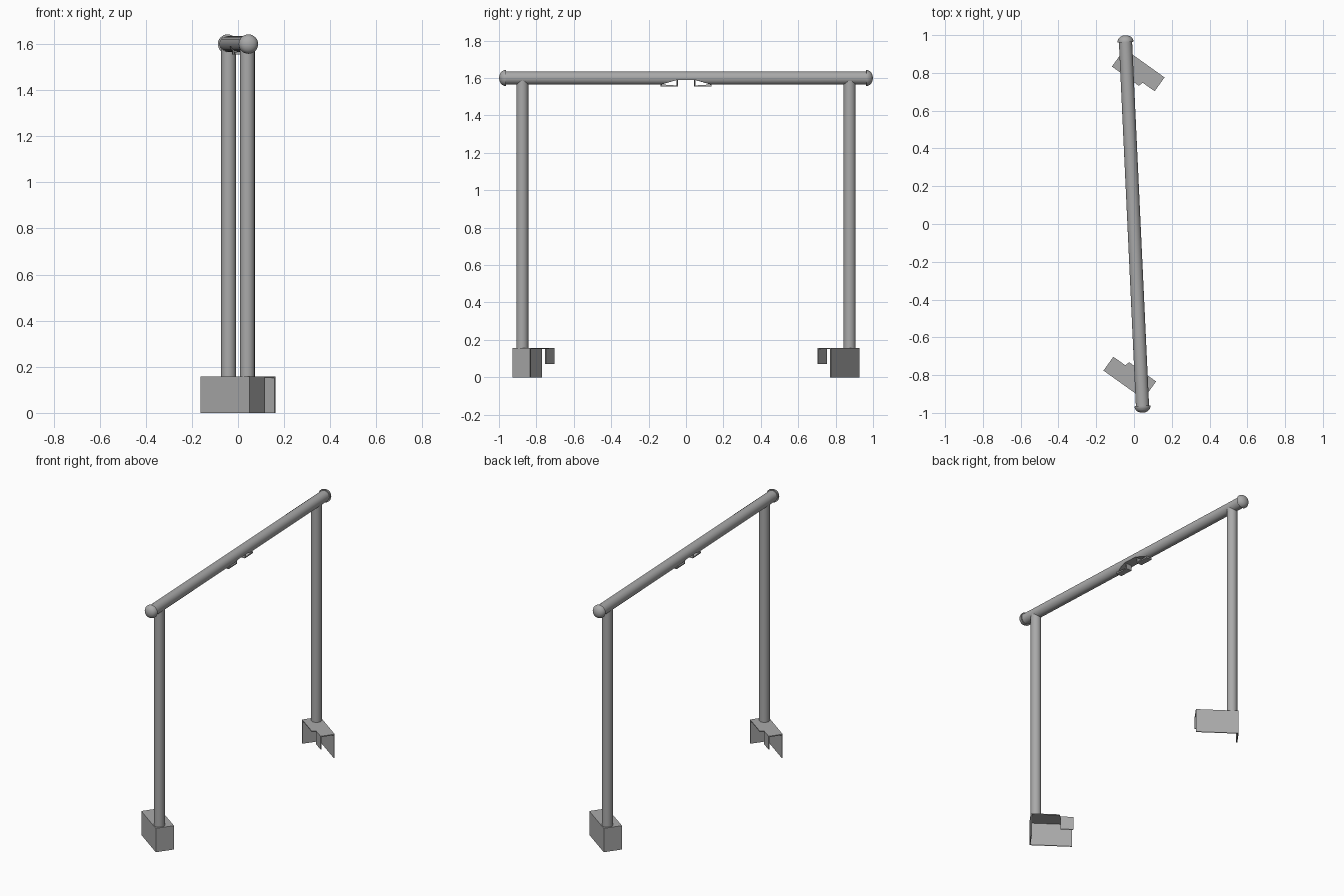
import bpy
import bmesh
import math
from mathutils import Matrix, Vector

old = bpy.data.objects.get("Cube")
if old:
    bpy.data.objects.remove(old, do_unlink=True)

# Single grey metal
metal = bpy.data.materials.new("grey_metal")
metal.use_nodes = True
GREY = (0.4, 0.4, 0.4, 1)
metal.diffuse_color = GREY
metal.node_tree.nodes["Principled BSDF"].inputs["Base Color"].default_value = GREY

BAR_Z = 1.6
BAR_END = 0.966
BAR_R = 0.035
POST_Y = 0.876
BASE_H = 0.157
T = 0.006
TILT = Matrix.Rotation(math.atan2(0.045, 0.965), 4, "Z")


def finish(name, bm, matrix, smooth=False):
    bmesh.ops.recalc_face_normals(bm, faces=bm.faces)
    bm.transform(matrix)
    mesh = bpy.data.meshes.new(name)
    bm.to_mesh(mesh)
    bm.free()
    mesh.materials.append(metal)
    obj = bpy.data.objects.new(name, mesh)
    bpy.context.collection.objects.link(obj)
    if smooth:
        bpy.ops.object.select_all(action="DESELECT")
        obj.select_set(True)
        bpy.context.view_layer.objects.active = obj
        bpy.ops.object.shade_smooth_by_angle(angle=math.radians(35))
    return obj


def add_prism(bm, outline, low, high):
    """Extrude a flat outline along z."""
    face = bm.faces.new([bm.verts.new((x, y, low)) for x, y in outline])
    out = bmesh.ops.extrude_face_region(bm, geom=[face])
    verts = [g for g in out["geom"] if isinstance(g, bmesh.types.BMVert)]
    bmesh.ops.translate(bm, verts=verts, vec=(0, 0, high - low))


def rect(x0, x1, y0, y1):
    return [(x0, y0), (x1, y0), (x1, y1), (x0, y1)]


def cylinder(name, radius, length, matrix):
    bm = bmesh.new()
    bmesh.ops.create_cone(bm, cap_ends=True, segments=32, radius1=radius,
                          radius2=radius, depth=length)
    return finish(name, bm, matrix, True)


# Top bar, with a shallow notch cut under its middle
along_y = Matrix.Rotation(math.pi / 2, 4, "X")
bar = cylinder("top_bar", BAR_R, BAR_END * 2,
               Matrix.Translation((0, 0, BAR_Z)) @ TILT @ along_y)

# The side profile is drawn in y and z, then extruded across the bar
side_on = Matrix(((0, 0, 1, 0), (1, 0, 0, 0), (0, 1, 0, 0), (0, 0, 0, 1)))
bm = bmesh.new()
add_prism(bm, [(-0.14, 1.55), (0.14, 1.55), (0.13, 1.566), (0.048, 1.59),
               (-0.048, 1.59), (-0.13, 1.566)], -0.1, 0.1)
cutter = finish("notch_cutter", bm, TILT @ side_on)
cutter.hide_render = True
cutter.hide_viewport = True
notch = bar.modifiers.new("notch", "BOOLEAN")
notch.operation = "DIFFERENCE"
notch.solver = "EXACT"
notch.object = cutter

# Everything else repeats by a half turn
for side, turn in (("front", 0), ("back", math.pi)):
    spin = Matrix.Rotation(turn, 4, "Z")
    tilted = spin @ TILT

    # Upright post
    length = BAR_Z - 0.01 - BASE_H
    cylinder(side + "_post", 0.032, length,
             tilted @ Matrix.Translation((0, -POST_Y, BASE_H + length / 2)))

    # Domed end cap: a lathed profile
    bm = bmesh.new()
    profile = [(0, 0), (0.042, 0), (0.042, 0.008)]
    for i in range(1, 9):
        a = math.pi / 2 * i / 8
        profile.append((0.04 * math.cos(a), 0.008 + 0.028 * math.sin(a)))
    points = [bm.verts.new((r, 0, h)) for r, h in profile]
    edges = [bm.edges.new(pair) for pair in zip(points, points[1:])]
    bmesh.ops.spin(bm, geom=points + edges, cent=(0, 0, 0), axis=(0, 0, 1),
                   angle=math.tau, steps=32)
    bmesh.ops.remove_doubles(bm, verts=bm.verts, dist=0.0001)
    finish(side + "_end_cap", bm,
           tilted @ Matrix.Translation((0, 0.002 - BAR_END, BAR_Z)) @ along_y, True)

    # Bent tab under the bar
    bm = bmesh.new()
    add_prism(bm, [(-0.135, 1.555), (-0.045, 1.555), (-0.045, 1.592),
                   (-0.05, 1.592), (-0.05, 1.56), (-0.135, 1.566)], -0.02, 0.02)
    finish(side + "_tab", bm, tilted @ side_on)

    # Folded foot bracket: top plate, long wall, end wall and short lip
    bm = bmesh.new()
    add_prism(bm, [(-0.26, 0), (0, 0), (0, 0.115), (-0.175, 0.115),
                   (-0.182, 0.09), (-0.26, 0.09)], BASE_H - T, BASE_H)
    add_prism(bm, rect(-0.26, 0, 0, T), 0, BASE_H - T)
    add_prism(bm, rect(-T, 0, T, 0.115), 0, BASE_H - T)
    add_prism(bm, rect(-0.26, -0.182, 0.09 - T, 0.09), 0.07, BASE_H - T)
    finish(side + "_foot_bracket", bm,
           spin @ Matrix.Translation((0.05, -0.927, 0))
           @ Matrix.Rotation(math.radians(-35.5), 4, "Z"))
